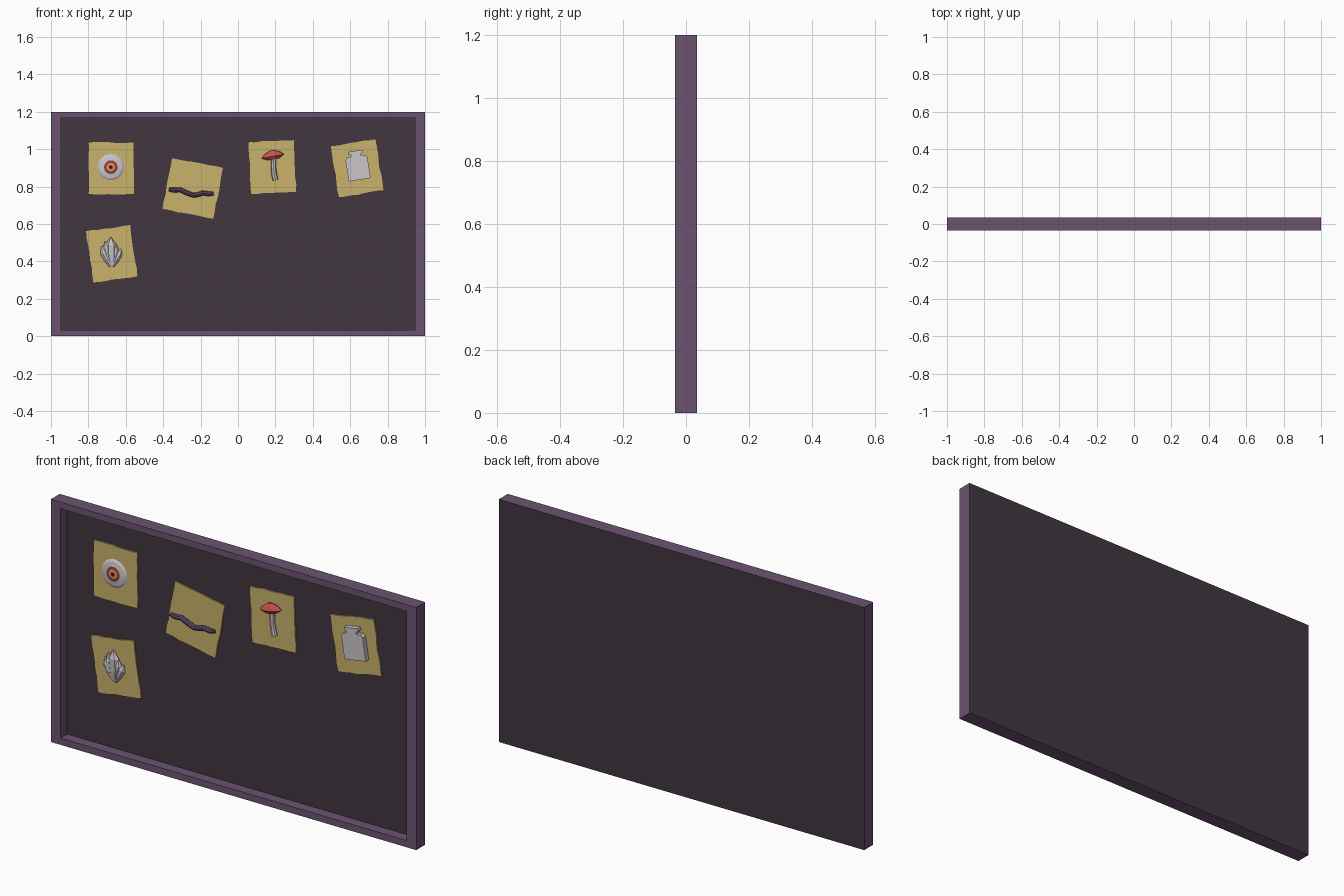
import bpy, bmesh, math, random
from mathutils import Vector

if "Cube" in bpy.data.objects:
    bpy.data.objects.remove(bpy.data.objects["Cube"])

random.seed(4)


def material(name, r, g, b):
    lin = [((c / 255 + 0.055) / 1.055) ** 2.4 for c in (r, g, b)]
    m = bpy.data.materials.new(name)
    m.diffuse_color = (*lin, 1)
    m.use_nodes = True
    m.node_tree.nodes["Principled BSDF"].inputs["Base Color"].default_value = m.diffuse_color
    return m


PURPLE = material("purple frame wood", 107, 83, 112)
DARK = material("dark board", 66, 54, 64)
PAPER = material("tan paper", 202, 178, 108)
PALE = material("pale grey", 202, 197, 202)
RED = material("mushroom red", 200, 82, 76)
IRIS = material("iris dark red", 150, 58, 58)
AMBER = material("iris amber", 224, 150, 80)
PUPIL = material("pupil black", 40, 25, 35)
WORM = material("worm purple", 92, 72, 100)


def finish(bm, name, mats, loc=(0, 0, 0), angle=0):
    bmesh.ops.recalc_face_normals(bm, faces=bm.faces[:])
    me = bpy.data.meshes.new(name)
    bm.to_mesh(me)
    bm.free()
    for m in mats:
        me.materials.append(m)
    ob = bpy.data.objects.new(name, me)
    ob.location = loc
    ob.rotation_euler.y = -math.radians(angle)  # counter-clockwise seen from the front
    bpy.context.collection.objects.link(ob)
    return ob


def prism(name, outline, front, back, mat, loc, angle):
    """Extrude an x/z outline from y = front to y = back."""
    bm = bmesh.new()
    face = bm.faces.new([bm.verts.new((x, front, z)) for x, z in outline])
    ext = bmesh.ops.extrude_face_region(bm, geom=[face], use_keep_orig=True)
    verts = [g for g in ext["geom"] if isinstance(g, bmesh.types.BMVert)]
    bmesh.ops.translate(bm, verts=verts, vec=(0, back - front, 0))
    return finish(bm, name, [mat], loc, angle)


def tube(name, path, radii, sides, mats, flat=1.0, bands=None):
    """Skin rings along a path; flat squashes the depth, bands gives a material per ring."""
    bm = bmesh.new()
    pts = [Vector(p) for p in path]
    rings = []
    for i, p in enumerate(pts):
        t = (pts[min(i + 1, len(pts) - 1)] - pts[max(i - 1, 0)]).normalized()
        v = Vector((0, 0, 1)) if abs(t.y) > 0.9 else Vector((0, 1, 0))
        u = t.cross(v).normalized()
        ring = []
        for k in range(sides):
            a = 2 * math.pi * k / sides
            ring.append(bm.verts.new(p + radii[i] * (u * math.cos(a) + v * flat * math.sin(a))))
        rings.append(ring)
    for i in range(len(rings) - 1):
        for k in range(sides):
            n = (k + 1) % sides
            f = bm.faces.new((rings[i][k], rings[i][n], rings[i + 1][n], rings[i + 1][k]))
            f.material_index = bands[i] if bands else 0
    bm.faces.new(rings[0])
    end = bm.faces.new(rings[-1])
    end.material_index = bands[-1] if bands else 0
    return finish(bm, name, mats)


# Board: a box whose front is inset and pushed back; floor and rear are dark
bm = bmesh.new()
bmesh.ops.create_cube(bm, size=1)
for v in bm.verts:
    v.co = (v.co.x * 2, v.co.y * 0.07, v.co.z * 1.2 + 0.6)
front = min(bm.faces, key=lambda f: f.calc_center_median().y)
bmesh.ops.inset_individual(bm, faces=[front], thickness=0.03)
for v in front.verts:
    v.co.x = math.copysign(0.947, v.co.x)
    v.co.z = 1.168 if v.co.z > 0.6 else 0.033
ext = bmesh.ops.extrude_discrete_faces(bm, faces=[front])
floor = ext["faces"][0]
for v in floor.verts:
    v.co.y = 0.017
bm.normal_update()
for f in bm.faces:
    c = f.calc_center_median()
    if f is floor or c.y > 0.034:
        f.material_index = 1
bmesh.ops.remove_doubles(bm, verts=bm.verts[:], dist=1e-5)
finish(bm, "framed_board", [PURPLE, DARK])


# Paper notes with slightly ragged edges
def ragged(w, h, n=7):
    corners = [(-w, -h), (w, -h), (w, h), (-w, h)]
    out = []
    for i, a in enumerate(corners):
        b = corners[(i + 1) % 4]
        for k in range(n):
            s = k / n
            j = 0.0 if k == 0 else random.uniform(-0.003, 0.003)
            x, z = a[0] + (b[0] - a[0]) * s, a[1] + (b[1] - a[1]) * s
            out.append((x + j, z) if i % 2 else (x, z + j))
    return out


notes = [("eye", -0.678, 0.898, 0.241, 0), ("worm", -0.242, 0.79, 0.277, -10.7),
         ("mushroom", 0.184, 0.905, 0.241, 2.5), ("bottle", 0.637, 0.898, 0.241, 9),
         ("crystal", -0.675, 0.441, 0.238, 8)]
for label, x, z, width, turn in notes:
    prism(label + "_note", ragged(width / 2, 0.138), 0.010, 0.018, PAPER, (x, 0, z), turn)

# Eyeball: flattened dome with rings of colour
eye_rings = [(0.011, 0.060), (0.005, 0.070), (-0.001, 0.060), (-0.005, 0.036),
             (-0.007, 0.023), (-0.008, 0.010)]
tube("eyeball", [(-0.68, y, 0.904) for y, r in eye_rings], [r for y, r in eye_rings],
     20, [PALE, IRIS, AMBER, PUPIL], bands=[0, 0, 0, 1, 2, 3])

# Worm
worm = [(-0.370, 0.785), (-0.345, 0.781), (-0.310, 0.783), (-0.275, 0.767), (-0.240, 0.754),
        (-0.215, 0.757), (-0.188, 0.766), (-0.155, 0.761), (-0.130, 0.763)]
tube("worm", [(x, 0.003, z) for x, z in worm],
     [0.009] + [0.013] * (len(worm) - 2) + [0.009], 8, [WORM])

# Mushroom
tube("mushroom_stem", [(0.190, -0.006, 0.955), (0.190, -0.004, 0.900), (0.194, -0.002, 0.862),
                       (0.201, -0.002, 0.834)], [0.013, 0.014, 0.015, 0.015], 8, [PALE], 0.8)
tube("mushroom_cap", [(0.189, -0.010, 0.946), (0.186, -0.010, 0.962), (0.183, -0.010, 0.979),
                      (0.180, -0.010, 0.993)], [0.030, 0.061, 0.043, 0.012], 10, [RED], 0.38)

# Bottle: mirrored half profile
half = [(0.059, -0.070), (0.059, 0.045), (0.048, 0.057), (0.027, 0.057), (0.027, 0.068),
        (0.038, 0.071), (0.038, 0.086)]
prism("bottle", half + [(-x, z) for x, z in reversed(half)], -0.014, 0.011, PALE,
      (0.640, 0, 0.906), 9)

# Crystal cluster fanning out from one root
root = Vector((-0.675, 0.002, 0.376))
tips = [(-0.680, -0.004, 0.530, 0.030), (-0.730, 0.002, 0.480, 0.025), (-0.624, 0.002, 0.466, 0.022),
        (-0.710, -0.002, 0.508, 0.025), (-0.650, -0.002, 0.490, 0.024)]
for i, (x, y, z, r) in enumerate(tips):
    tip = Vector((x, y, z))
    tube(f"crystal_{i + 1}", [root, root.lerp(tip, 0.3), root.lerp(tip, 0.72), tip],
         [0.014, r * 0.9, r, 0.002], 6, [PALE], 0.6)
